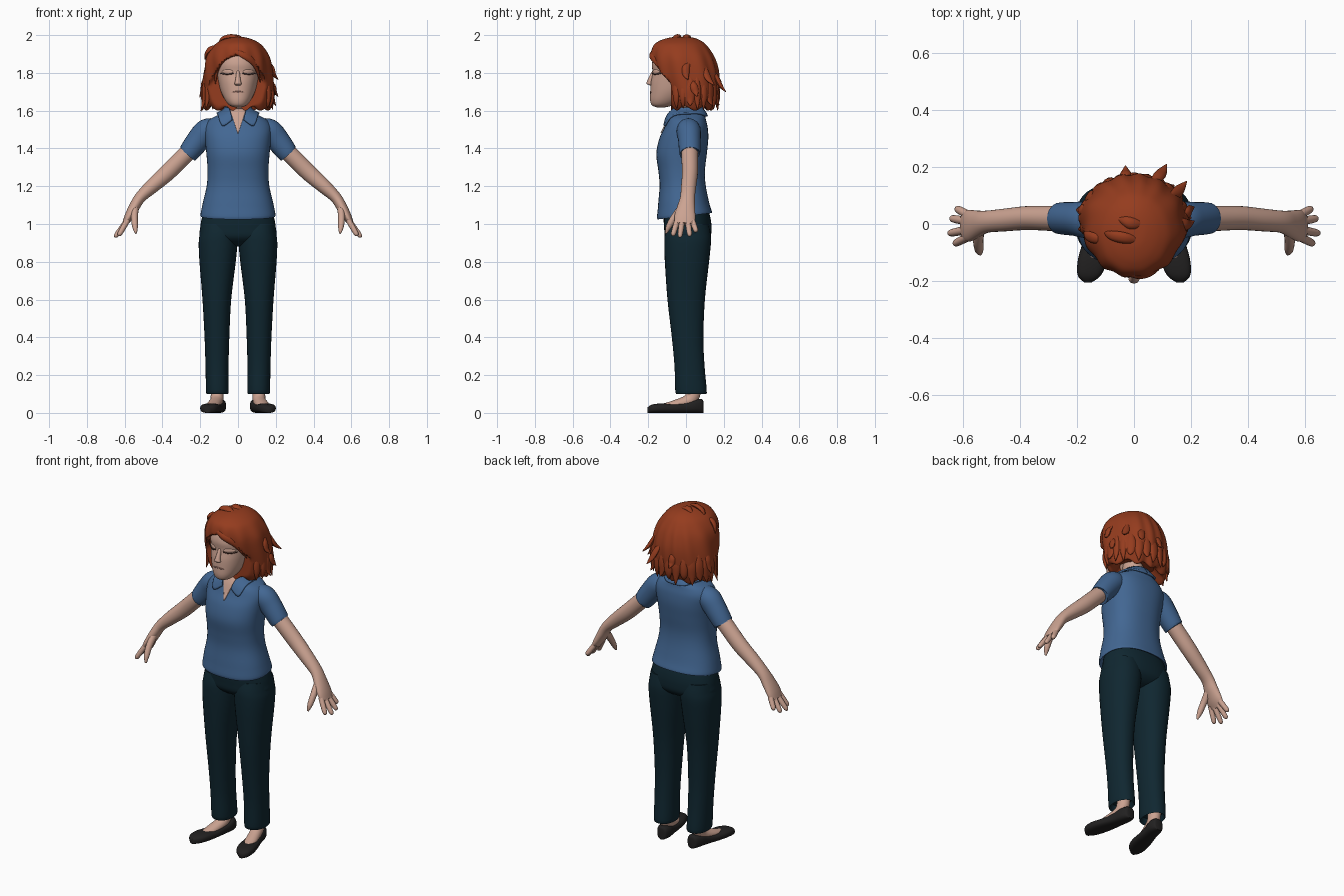
import bpy, bmesh, math, random
from mathutils import Vector
from mathutils.bvhtree import BVHTree

random.seed(4)
X, Y, Z = Vector((1, 0, 0)), Vector((0, 1, 0)), Vector((0, 0, 1))


def material(name, rgb):
    m = bpy.data.materials.new(name)
    m.diffuse_color = (*rgb, 1)
    return m


SKIN = material("skin", (0.60, 0.365, 0.285))
SHIRT = material("blue_shirt", (0.055, 0.135, 0.29))
PANTS = material("dark_teal_trousers", (0.005, 0.02, 0.03))
HAIR = material("red_hair", (0.30, 0.045, 0.013))
SHOE = material("black_shoe", (0.016, 0.015, 0.015))
LASH = material("dark_brown_lash", (0.05, 0.02, 0.015))
LIP = material("lip", (0.42, 0.21, 0.17))


def clamp(v):
    return max(0.0, min(1.0, v))


def smooth_keys(keys, steps):
    """Interpolate key tuples with a Catmull-Rom spline."""
    out, last = [], len(keys) - 1
    for i in range(last):
        p0, p1, p2, p3 = (keys[max(0, min(last, j))] for j in (i - 1, i, i + 1, i + 2))
        for s in range(steps):
            t = s / steps
            out.append([0.5 * (2 * b + (c - a) * t + (2 * a - 5 * b + 4 * c - d) * t * t
                        + (3 * b - a - 3 * c + d) * t ** 3) for a, b, c, d in zip(p0, p1, p2, p3)])
    return out + [list(keys[-1])]


def finish(bm, name, mat, mirror=False):
    bmesh.ops.recalc_face_normals(bm, faces=bm.faces)
    me = bpy.data.meshes.new(name)
    bm.to_mesh(me)
    bm.free()
    me.materials.append(mat)
    ob = bpy.data.objects.new(name, me)
    bpy.context.collection.objects.link(ob)
    if mirror:
        ob.modifiers.new("mirror", 'MIRROR').use_mirror_merge = False
    return ob


def add_tube(bm, keys, axes=None, ref=Y, n=24, steps=5, power=2.0, shape=None):
    """Loft rings (x, y, z, radius_a, radius_b); fixed axes, or rings square to the path."""
    rows = smooth_keys(keys, steps)
    pts = [Vector(r[:3]) for r in rows]
    rings = []
    for i, r in enumerate(rows):
        if axes:
            a, b = axes
        else:
            t = (pts[min(i + 1, len(pts) - 1)] - pts[max(i - 1, 0)]).normalized()
            a = (ref - t * t.dot(ref)).normalized()
            b = t.cross(a)
        ring = []
        for k in range(n):
            c, s = math.cos(math.tau * k / n), math.sin(math.tau * k / n)
            u = math.copysign(abs(c) ** (2 / power), c) * max(r[3], 0.001)
            v = math.copysign(abs(s) ** (2 / power), s) * max(r[4], 0.001)
            p = pts[i] + a * u + b * v
            ring.append(bm.verts.new(shape(p) if shape else p))
        rings.append(ring)
    for lo, hi in zip(rings, rings[1:]):
        for k in range(n):
            bm.faces.new((lo[k], lo[(k + 1) % n], hi[(k + 1) % n], hi[k]))
    bm.faces.new(rings[0])
    bm.faces.new(rings[-1])


def tube(name, mat, keys, mirror=False, **kw):
    bm = bmesh.new()
    add_tube(bm, keys, **kw)
    return finish(bm, name, mat, mirror)


def sec(z, x0, x1, y0, y1):
    """Horizontal section given by its extents."""
    return ((x0 + x1) / 2, (y0 + y1) / 2, z, (x1 - x0) / 2, (y1 - y0) / 2)


def mid(z, rx, y0, y1):
    return sec(z, -rx, rx, y0, y1)


def surface(ob):
    return BVHTree.FromPolygons([v.co.copy() for v in ob.data.vertices],
                                [tuple(p.vertices) for p in ob.data.polygons])


def patch(name, mat, top, bottom, tree, lift, steps, thick, mirror=False):
    """Sheet between two edge curves, laid onto a surface."""
    bm = bmesh.new()
    grid = []
    for a, b in zip(smooth_keys(top, steps), smooth_keys(bottom, steps)):
        col = []
        for j in range(9):
            loc, nor, _, _ = tree.find_nearest(Vector(a).lerp(Vector(b), j / 8))
            col.append(bm.verts.new(loc + nor * lift))
        grid.append(col)
    for c, d in zip(grid, grid[1:]):
        for j in range(8):
            bm.faces.new((c[j], c[j + 1], d[j + 1], d[j]))
    ob = finish(bm, name, mat, mirror)
    s = ob.modifiers.new("thickness", 'SOLIDIFY')
    s.thickness, s.offset = thick, 0
    return ob


# Shirt body, hem dipping at the front
def hem(p):
    p.z += 0.12 * p.y * clamp((1.12 - p.z) / 0.08)
    return p


torso = tube("shirt_body", SHIRT, [
    mid(1.08, .16, -.10, .10), mid(1.042, .197, -.150, .137), mid(1.10, .189, -.148, .125),
    mid(1.20, .166, -.140, .105), mid(1.28, .161, -.146, .100), mid(1.37, .167, -.157, .110),
    mid(1.45, .175, -.142, .118), mid(1.51, .178, -.115, .115), mid(1.55, .155, -.100, .106),
    mid(1.575, .110, -.090, .100), mid(1.597, .070, -.076, .086), mid(1.612, .060, -.066, .076)],
    axes=(X, Y), n=48, power=2.35, shape=hem)
tube("sleeves", SHIRT, [
    (.11, .010, 1.500, .055, .055), (.163, .014, 1.493, .064, .065), (.207, .018, 1.447, .060, .063),
    (.263, .020, 1.374, .055, .054), (.255, .020, 1.385, .046, .046)], mirror=True)

# Open neckline and collar
tree = surface(torso)
patch("neckline_skin", SKIN, [(-.045, -.066, 1.612), (0, -.075, 1.612), (.045, -.066, 1.612)],
      [(-.002, -.14, 1.485), (0, -.14, 1.485), (.002, -.14, 1.485)], tree, .003, 4, .004)
patch("collar", SHIRT,
      [(.044, -.060, 1.612), (.054, -.045, 1.612), (.060, -.02, 1.612), (.060, .02, 1.612), (.035, .07, 1.612), (0, .078, 1.612)],
      [(.030, -.11, 1.552), (.082, -.115, 1.520), (.098, -.06, 1.562), (.105, .02, 1.577), (.06, .10, 1.572), (0, .105, 1.568)],
      tree, .009, 5, .010, mirror=True)

# Trousers
tube("trouser_seat", PANTS, [
    mid(1.075, .180, -.115, .118), mid(1.03, .192, -.118, .130), mid(.98, .200, -.116, .135),
    mid(.93, .198, -.108, .128), mid(.895, .120, -.07, .09), mid(.88, .03, -.03, .03)],
    axes=(X, Y), n=40, power=2.3)
tube("trouser_legs", PANTS, [
    sec(1.0, .01, .195, -.10, .12), sec(.95, .003, .202, -.112, .130), sec(.90, .003, .208, -.115, .132),
    sec(.80, .012, .204, -.112, .122), sec(.60, .036, .188, -.098, .100), sec(.40, .046, .177, -.075, .092),
    sec(.25, .050, .172, -.061, .098), sec(.105, .050, .168, -.055, .110), sec(.135, .065, .155, -.035, .09)],
    axes=(X, Y), n=32, power=2.2, mirror=True)

# Feet and shoes
tube("feet", SKIN, [
    (.110, .040, .16, .034, .040), (.110, .038, .10, .034, .038), (.114, .010, .062, .034, .034),
    (.132, -.07, .040, .034, .024), (.144, -.125, .030, .022, .018)], ref=X, mirror=True)
shoe = [(.093, .100, .014, .050), (.086, .101, .030, .072), (.05, .105, .042, .073), (0, .115, .043, .058),
        (-.07, .132, .050, .048), (-.13, .146, .052, .050), (-.18, .157, .041, .044), (-.205, .162, .014, .028)]
tube("shoes", SHOE, [(x, y, h / 2, w, h / 2) for y, x, w, h in shoe], axes=(X, Z), power=2.8, mirror=True)

# Arms, hands and fingers
tube("arms", SKIN, [
    (.235, .018, 1.410, .045, .045), (.30, .020, 1.345, .044, .045), (.376, .021, 1.270, .042, .044),
    (.455, .014, 1.200, .040, .038), (.518, .008, 1.140, .039, .030), (.552, .000, 1.085, .048, .028),
    (.580, -.006, 1.035, .056, .023), (.600, -.008, 1.000, .050, .014)], mirror=True)
bm = bmesh.new()
for y0, tip in [(.033, (.625, .055, .958)), (.009, (.645, .020, .936)),
                (-.020, (.652, -.033, .930)), (-.046, (.632, -.070, .938))]:
    a, b = Vector((.585, y0, 1.02)), Vector(tip)
    add_tube(bm, [(*a, .015, .015), (*a.lerp(b, .55), .0145, .0145), (*a.lerp(b, .9), .012, .012),
                  (*b, .004, .004)], n=12, steps=3)
add_tube(bm, [(.545, -.015, 1.09, .024, .020), (.548, -.062, 1.035, .019, .018),
              (.545, -.092, .985, .015, .015), (.540, -.106, .950, .005, .005)], n=12, steps=4)
finish(bm, "fingers", SKIN, True)

# Neck and head
tube("neck", SKIN, [(0, .012, 1.50, .056, .055), (0, .005, 1.58, .054, .058), (0, -.02, 1.70, .056, .06)], axes=(X, Y))
head = tube("head", SKIN, [
    mid(1.618, .018, -.155, -.11), mid(1.628, .045, -.180, -.07), mid(1.655, .068, -.190, -.02),
    mid(1.70, .090, -.189, .04), mid(1.75, .104, -.186, .08), mid(1.80, .113, -.177, .09),
    mid(1.85, .115, -.180, .09), mid(1.90, .100, -.160, .07), mid(1.94, .05, -.10, .02)],
    axes=(X, Y), n=40, power=2.15)
tube("nose", SKIN, [(0, -.168, 1.815, .008, .008), (0, -.181, 1.785, .011, .012), (0, -.192, 1.757, .015, .014),
                    (0, -.194, 1.742, .019, .014), (0, -.182, 1.733, .012, .006)], axes=(X, Y), n=16)
face = surface(head)


def on_face(x, z, lift=0.0):
    loc, nor, _, _ = face.ray_cast(Vector((x, -1, z)), Y)
    return loc + nor * lift


# Closed eyes and mouth
lid = [(*on_face(x, 1.806, -.003), rz, .007) for x, rz in ((.026, .003), (.038, .012), (.055, .015), (.072, .011), (.084, .003))]
tube("eyelids", SKIN, lid, ref=Z, n=14, mirror=True)
lash = [(*on_face(x, 1.797 - .005 * math.sin(math.pi * (x - .024) / .064), .003), .0025, .0035)
        for x in (.024, .04, .056, .072, .088)]
tube("eyelashes", LASH, lash, ref=Z, n=8, mirror=True)
tube("mouth", LIP, [(*on_face(x, 1.700 - abs(x) * .08), r, .003)
                    for x, r in ((-.034, .001), (-.015, .004), (0, .004), (.015, .004), (.034, .001))], ref=Z, n=10)


# Hair mass, cut back around the face below an arched hairline
def hair_shape(p):
    a = math.atan2(p.x, .01 - p.y)
    k = 1 + .022 * math.sin(12 * a + 2 * math.sin(2 * a) + 9 * p.z) * clamp((1.97 - p.z) / .1)
    p.x, p.y = p.x * k, .01 + (p.y - .01) * k
    p.z += .011 * math.sin(9 * a + 1) * clamp((1.70 - p.z) / .08)
    line = 1.872 - .09 * (p.x / .12) ** 2
    if p.y < -.08:
        p.y = -.08 + (p.y + .08) * clamp((p.z - line) / .022)
    return p


tube("hair", HAIR, [
    mid(1.67, .11, -.05, .09), mid(1.612, .160, -.08, .130), mid(1.64, .184, -.11, .152),
    mid(1.70, .190, -.135, .172), mid(1.80, .183, -.175, .174), mid(1.88, .168, -.188, .152),
    mid(1.94, .132, -.176, .115), mid(1.97, .092, -.140, .080), mid(1.987, .045, -.085, .035),
    mid(1.991, .004, -.03, -.02)], axes=(X, Y), n=96, steps=7, shape=hair_shape)

# Loose locks around the hem, swept fringe and stray flicks
bm = bmesh.new()
for i in range(17):
    a = math.radians(62 + i * 236 / 16)
    out = Vector((math.sin(a), -math.cos(a), 0))

    def rim(scale, z):
        return (out.x * .186 * scale, .018 + out.y * .152 * scale, z)
    w, flick = random.uniform(.018, .028), random.uniform(.92, 1.12)
    add_tube(bm, [(*rim(.93, 1.79), .006, .004), (*rim(.98, 1.72), w, .012), (*rim(.99, 1.66), w * .8, .011),
                  (*rim(flick, random.uniform(1.595, 1.635)), .002, .002)], ref=Z.cross(out), n=10, steps=4)
flicks = [
    [(-.05, -.165, 1.925), (.03, -.180, 1.895), (.09, -.145, 1.845), (.118, -.085, 1.75)],
    [(-.05, -.160, 1.925), (-.09, -.145, 1.87), (-.113, -.11, 1.82), (-.120, -.08, 1.74)],
    [(.02, -.06, 1.975), (-.03, -.05, 1.992), (-.08, -.04, 1.982), (-.105, -.03, 1.955)],
    [(.05, .0, 1.965), (.0, .0, 1.988), (-.03, .01, 1.990), (-.06, .02, 1.972)],
    [(-.10, -.06, 1.94), (-.14, -.05, 1.93), (-.165, -.04, 1.905), (-.175, -.03, 1.87)],
    [(.15, .02, 1.86), (.178, .0, 1.83), (.192, .0, 1.79), (.212, .01, 1.765)],
    [(.17, .03, 1.76), (.188, .04, 1.73), (.196, .05, 1.70), (.212, .06, 1.675)],
    [(.06, .14, 1.82), (.085, .165, 1.77), (.10, .185, 1.73), (.115, .21, 1.70)],
    [(-.03, .15, 1.80), (-.03, .172, 1.76), (-.03, .182, 1.73), (-.03, .204, 1.71)],
    [(.13, .10, 1.84), (.15, .11, 1.79), (.165, .125, 1.76), (.185, .15, 1.735)],
    [(-.16, .05, 1.80), (-.18, .05, 1.75), (-.188, .05, 1.71), (-.203, .05, 1.67)],
]
for pts in flicks:
    o = Vector(pts[1]) - Vector((0, 0, 1.80))
    along = Vector(pts[2]) - Vector(pts[1])
    add_tube(bm, [(*p, w, h) for p, w, h in zip(pts, (.008, .020, .017, .002), (.005, .012, .010, .002))],
             ref=along.cross(o).normalized(), n=10, steps=5)
finish(bm, "hair_locks", HAIR)

# Smooth shading with crisp hems
for ob in bpy.context.scene.objects:
    ob.select_set(True)
    bpy.context.view_layer.objects.active = ob
bpy.ops.object.shade_smooth_by_angle(angle=math.radians(50))
